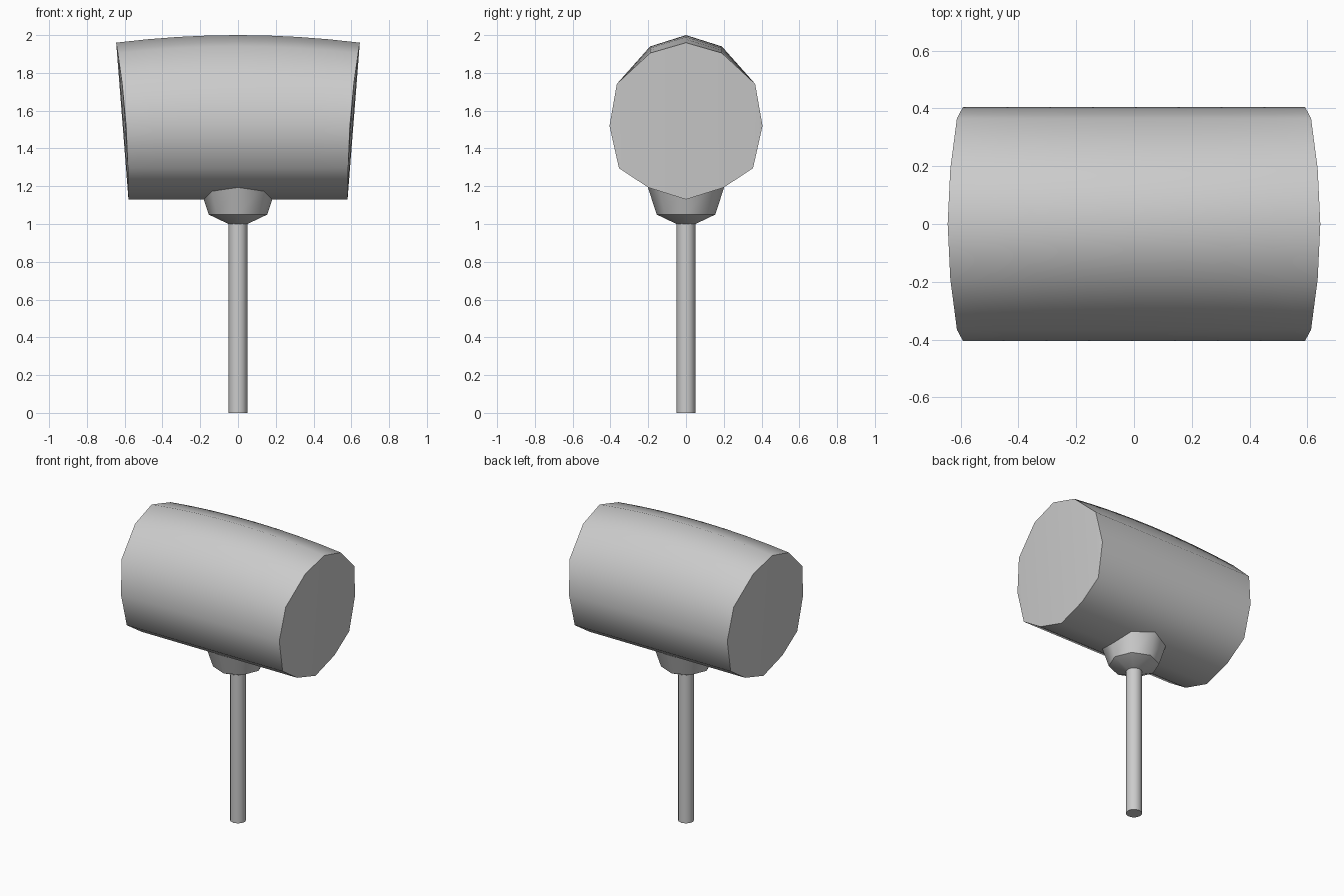
import bpy, bmesh, math

if "Cube" in bpy.data.objects:
    bpy.data.objects.remove(bpy.data.objects["Cube"])

grey = bpy.data.materials.new("plain_grey")
grey.diffuse_color = (0.6, 0.6, 0.6, 1)
grey.use_nodes = True
grey.node_tree.nodes["Principled BSDF"].inputs["Base Color"].default_value = grey.diffuse_color


def make_object(name, bm, angle):
    bmesh.ops.recalc_face_normals(bm, faces=bm.faces)
    mesh = bpy.data.meshes.new(name)
    bm.to_mesh(mesh)
    bm.free()
    obj = bpy.data.objects.new(name, mesh)
    bpy.context.collection.objects.link(obj)
    mesh.materials.append(grey)
    bpy.ops.object.select_all(action='DESELECT')
    obj.select_set(True)
    bpy.context.view_layer.objects.active = obj
    bpy.ops.object.shade_smooth_by_angle(angle=math.radians(angle))
    return obj


def lathe(name, rings, sides, angle):
    """Stack of (radius, height) rings around the z axis, capped at both ends."""
    bm = bmesh.new()
    loops = []
    for r, z in rings:
        loops.append([bm.verts.new((r * math.cos(math.tau * i / sides),
                                    r * math.sin(math.tau * i / sides), z))
                      for i in range(sides)])
    for a, b in zip(loops, loops[1:]):
        for i in range(sides):
            j = (i + 1) % sides
            bm.faces.new((a[i], a[j], b[j], b[i]))
    bm.faces.new(loops[0])
    bm.faces.new(loops[-1])
    return make_object(name, bm, angle)


# Barrel head: (half width y, end height z, crown rise at the middle, end x)
half = [(0, 1.13, 0, 0.58), (0.2, 1.193, 0, 0.582), (0.355, 1.296, 0, 0.583),
        (0.405, 1.52, 0, 0.592), (0.366, 1.742, 0, 0.613),
        (0.19, 1.905, 0.035, 0.636), (0, 1.96, 0.04, 0.645)]
outline = half + [(-y, z, rise, x) for y, z, rise, x in half[-2:0:-1]]
n = len(outline)
bm = bmesh.new()
sections = []
for t in (-1, -0.75, -0.5, -0.25, 0, 0.25, 0.5, 0.75, 1):
    sections.append([bm.verts.new((x * t, y, z + rise * (1 - t * t)))
                     for y, z, rise, x in outline])
for a, b in zip(sections, sections[1:]):
    for i in range(n):
        j = (i + 1) % n
        bm.faces.new((a[i], a[j], b[j], b[i]))
# End caps, in upright strips so that they bulge slightly at the middle
for cap in (sections[0], sections[-1]):
    bm.faces.new((cap[0], cap[1], cap[5], cap[6]))
    bm.faces.new((cap[1], cap[2], cap[4], cap[5]))
    bm.faces.new((cap[2], cap[3], cap[4]))
    bm.faces.new((cap[0], cap[6], cap[7], cap[11]))
    bm.faces.new((cap[11], cap[7], cap[8], cap[10]))
    bm.faces.new((cap[10], cap[8], cap[9]))
make_object("barrel_head", bm, 45)

# Flared collar and post
lathe("collar", [(0.05, 1.0), (0.155, 1.05), (0.207, 1.21)], 8, 46)
lathe("post", [(0.05, 0), (0.05, 1.01)], 12, 40)
